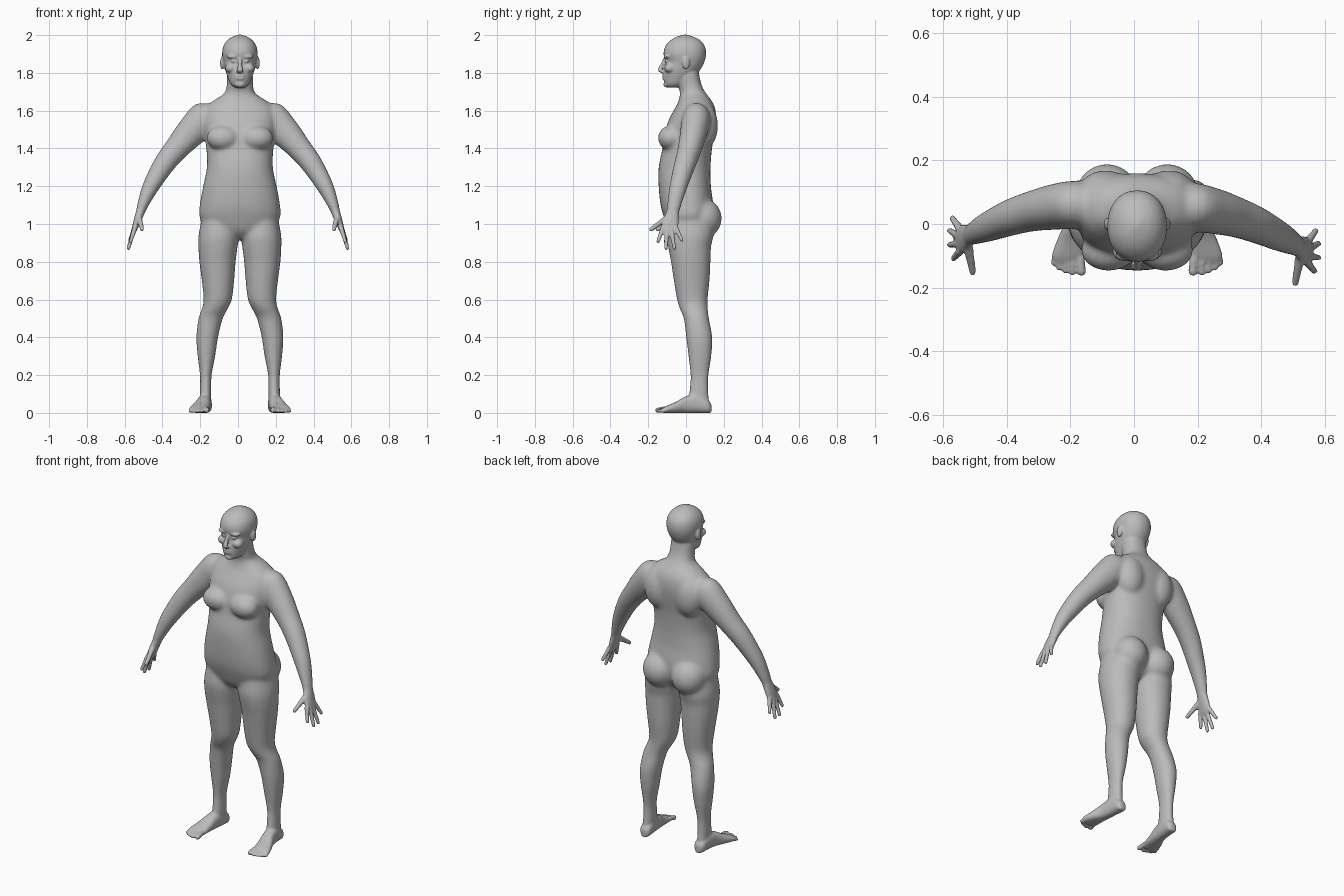
import bpy, bmesh, math
from mathutils import Vector, Matrix

cube = bpy.data.objects.get("Cube")
if cube:
    bpy.data.objects.remove(cube)

X, Y, Z = Vector((1, 0, 0)), Vector((0, 1, 0)), Vector((0, 0, 1))
MID = .01          # the trunk stands slightly off the centre line
SIDES = (1, -1)
bm = bmesh.new()


def spline(stations, steps):
    """Catmull-Rom interpolation of (centre, half axis u, half axis v) stations."""
    out = []
    for i in range(len(stations) - 1):
        quad = [stations[min(max(i + k, 0), len(stations) - 1)] for k in (-1, 0, 1, 2)]
        for s in range(steps):
            t = s / steps
            out.append([b + (c - a) * (t / 2)
                        + (a * 2 - b * 5 + c * 4 - d) * (t * t / 2)
                        + (b * 3 - a - c * 3 + d) * (t ** 3 / 2)
                        for a, b, c, d in zip(*quad)])
    return out + [stations[-1]]


def loft(stations, power=2.0, steps=5, sides=32):
    """Skin superellipse rings into a closed solid."""
    def sup(w):
        return math.copysign(abs(w) ** (2 / power), w)
    rings = []
    for c, u, v in spline(stations, steps):
        angles = [math.tau * k / sides for k in range(sides)]
        rings.append([bm.verts.new(c + u * sup(math.cos(a)) + v * sup(math.sin(a))) for a in angles])
    faces = [bm.faces.new(rings[0]), bm.faces.new(rings[-1])]
    for low, high in zip(rings, rings[1:]):
        for k in range(sides):
            n = (k + 1) % sides
            faces.append(bm.faces.new((low[k], low[n], high[n], high[k])))
    bmesh.ops.recalc_face_normals(bm, faces=faces)


def level(z, left, right, front, back):
    """Horizontal ring station from its four extents."""
    return (Vector(((left + right) / 2, (front + back) / 2, z)),
            X * ((right - left) / 2), Y * ((back - front) / 2))


def tube(points, steps=4, sides=16):
    """Tube through (x, y, z, thickness, breadth) points; breadth lies near y."""
    cs = [Vector(p[:3]) for p in points]
    stations = []
    for i, p in enumerate(points):
        t = (cs[min(i + 1, len(cs) - 1)] - cs[max(i - 1, 0)]).normalized()
        u = Y.cross(t).normalized()
        stations.append((cs[i], u * p[3], t.cross(u) * p[4]))
    loft(stations, steps=steps, sides=sides)


def blob(centre, size):
    m = Matrix.Translation(centre) @ Matrix.Diagonal((*size, 1))
    bmesh.ops.create_uvsphere(bm, u_segments=24, v_segments=16, radius=1, matrix=m)


def pair(x, y, z, size):
    for s in SIDES:
        blob((MID + s * x, y, z), size)


# Trunk and neck: height, half width, front, back
trunk = [(.92, .05, -.04, .06), (.96, .15, -.085, .11), (1.03, .212, -.115, .14),
         (1.1, .213, -.135, .145), (1.2, .195, -.145, .132), (1.3, .175, -.145, .13),
         (1.4, .178, -.125, .138), (1.47, .188, -.115, .15), (1.55, .195, -.092, .16),
         (1.61, .185, -.06, .155), (1.65, .145, -.04, .138), (1.69, .085, -.032, .108),
         (1.73, .07, -.04, .085), (1.79, .068, -.05, .07), (1.86, .06, -.04, .065)]
loft([level(z, MID - w, MID + w, f, b) for z, w, f, b in trunk], power=2.25)
pair(.09, -.083, 1.455, (.088, .066, .066))      # chest
pair(.095, .09, 1.03, (.1, .1, .105))            # buttocks
pair(.1, .1, 1.52, (.085, .07, .12))             # shoulder blades

# Head: height, half width, front, back
head = [(1.722, .025, -.1, -.04), (1.74, .048, -.113, 0), (1.78, .066, -.118, .045),
        (1.82, .079, -.116, .078), (1.86, .088, -.108, .098), (1.9, .094, -.119, .106),
        (1.94, .088, -.11, .1), (1.97, .069, -.085, .078), (1.99, .042, -.052, .042),
        (2.002, .008, -.015, .005)]
loft([level(z, MID - w, MID + w, f, b) for z, w, f, b in head], power=2.15)
tube([(MID, -.106, 1.88, .01, .01), (MID, -.125, 1.845, .011, .01),
      (MID, -.137, 1.815, .017, .012), (MID, -.115, 1.803, .018, .01)])   # nose
pair(.036, -.1, 1.886, (.034, .018, .011))       # brows
pair(.034, -.1, 1.862, (.015, .013, .009))       # eyes
pair(.048, -.085, 1.825, (.03, .03, .025))       # cheeks
pair(.094, .0, 1.852, (.011, .02, .034))         # ears
blob((MID, -.1, 1.738), (.026, .02, .016))       # chin
for z in (1.783, 1.769):
    blob((MID, -.113, z), (.026, .013, .006))    # lips

# Legs: height, outer, inner, front, back
leg = [(1.08, .19, .03, -.08, .12), (.95, .218, .006, -.1, .145), (.88, .22, .012, -.095, .133),
       (.8, .215, .022, -.08, .13), (.7, .202, .03, -.065, .125), (.6, .192, .042, -.048, .115),
       (.55, .202, .064, -.033, .116), (.5, .22, .09, -.012, .122), (.4, .231, .115, 0, .14),
       (.3, .224, .13, .012, .135), (.2, .212, .149, .022, .121), (.12, .212, .151, .018, .118),
       (.05, .212, .152, .01, .122)]
# Feet: depth, middle, half width, height
foot = [(.134, .181, .015, .045), (.115, .181, .032, .07), (.06, .185, .035, .1),
        (0, .193, .038, .088), (-.05, .206, .046, .06), (-.1, .217, .052, .038),
        (-.122, .218, .044, .026)]
# Toes: root x, tip x, tip depth, radius
toes = [(.18, .176, -.147, .014), (.203, .204, -.15, .0105), (.222, .225, -.144, .01),
        (.239, .245, -.135, .01), (.254, .261, -.121, .01)]
for s in SIDES:
    loft([level(z, MID + s * o, MID + s * i, f, b) for z, o, i, f, b in leg], power=2.1)
    loft([(Vector((MID + s * m, y, h / 2)), X * w, Z * (h / 2)) for y, m, w, h in foot], power=2.4)
    for root, tip, y, r in toes:
        path = [Vector((MID + s * root, -.085, .02)), Vector((MID + s * (root + tip) / 2, y + .03, .02)),
                Vector((MID + s * tip, y, r))]
        loft([(c, X * r, Z * r) for c in path], steps=3, sides=12)
        blob(path[-1], (r * 1.1, r * 1.2, r))

# Arms and palms: x, y, z, thickness, breadth
arm = [(.11, .06, 1.56, .07, .06), (.18, .055, 1.555, .092, .075), (.245, .042, 1.49, .082, .073),
       (.325, .02, 1.4, .066, .064), (.39, -.005, 1.318, .058, .058), (.46, -.04, 1.2, .045, .048),
       (.502, -.062, 1.105, .03, .037), (.516, -.07, 1.065, .024, .033),
       (.532, -.08, 1.02, .02, .042), (.547, -.087, .975, .015, .045), (.552, -.088, .955, .009, .038)]
# Fingers: root (x, y, z) then tip, thumb first
fingers = [((.525, -.095, 1.035), (.507, -.185, .972)), ((.545, -.121, .982), (.568, -.148, .908)),
           ((.55, -.1, .972), (.58, -.106, .872)), ((.551, -.077, .972), (.58, -.062, .872)),
           ((.547, -.055, .982), (.572, -.022, .915))]
for s in SIDES:
    def place(x, y, z):
        # the right arm is carried a little further back
        return (s * x, y + (max(0, x - .1) * .085 if s < 0 else 0), z)
    tube([(*place(*p[:3]), *p[3:]) for p in arm], steps=5, sides=28)
    for n, (root, tip) in enumerate(fingers):
        a, b = Vector(place(*root)), Vector(place(*tip))
        thick = .014 if n == 0 else .0115
        tube([(*a.lerp(b, t), thick * k, thick * k) for t, k in ((0, 1.2), (.5, 1), (.95, .85))], sides=12)
        blob(b, (thick * .85,) * 3)

# Fuse all parts into one skin
mesh = bpy.data.meshes.new("body")
bm.to_mesh(mesh)
bm.free()
body = bpy.data.objects.new("body", mesh)
bpy.context.collection.objects.link(body)
fuse = body.modifiers.new("fuse", 'REMESH')
fuse.mode = 'VOXEL'
fuse.voxel_size = .0055
skin = bpy.data.meshes.new_from_object(body.evaluated_get(bpy.context.evaluated_depsgraph_get()))
body.modifiers.clear()
body.data = skin
bpy.data.meshes.remove(mesh)
skin.name = "body"

# Soften broad forms strongly; keep face, hands and toes crisp
soft = body.vertex_groups.new(name="soft")
for v in skin.vertices:
    x, y, z = v.co
    fine = max((z - 1.66) / .07, (.16 - z) / .08, (abs(x) - .45) / .06)
    soft.add([v.index], 1 - min(max(fine, 0), 1), 'REPLACE')
for name, group, rounds in (("broad", "soft", 60), ("fine", "", 3)):
    mod = body.modifiers.new(name, 'SMOOTH')
    mod.factor = .5
    mod.iterations = rounds
    mod.vertex_group = group

grey = bpy.data.materials.new("plain grey")
grey.use_nodes = True
colour = (.5, .5, .5, 1)
grey.diffuse_color = colour
grey.node_tree.nodes["Principled BSDF"].inputs["Base Color"].default_value = colour
skin.materials.clear()
skin.materials.append(grey)
skin.polygons.foreach_set("use_smooth", [True] * len(skin.polygons))
skin.update()
